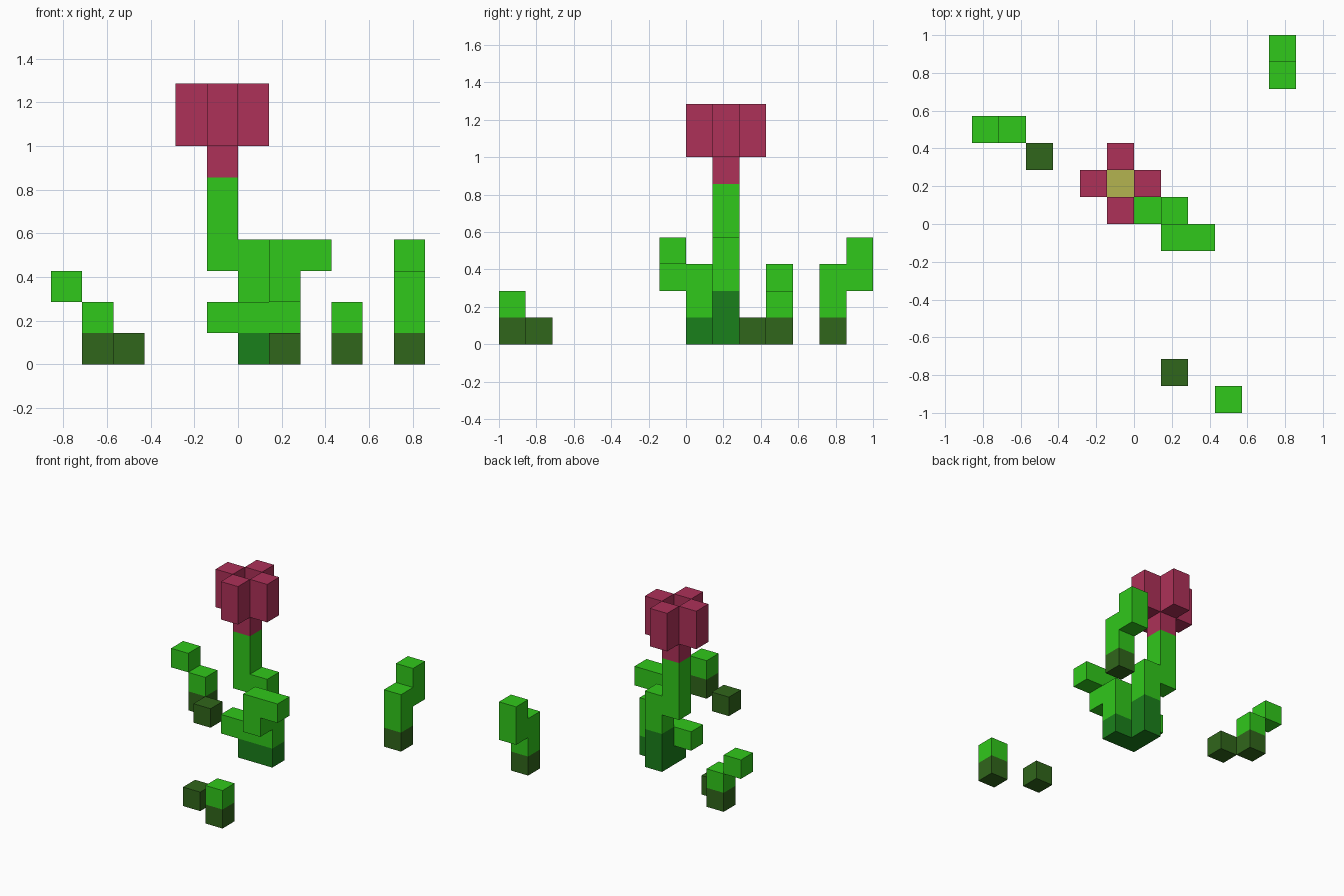
import bpy, bmesh
from mathutils import Vector

if "Cube" in bpy.data.objects:
    bpy.data.objects.remove(bpy.data.objects["Cube"])

U = 1 / 7  # edge length of one cube cell


def material(name, rgb):
    lin = [((c / 255 + 0.055) / 1.055) ** 2.4 for c in rgb]
    m = bpy.data.materials.new(name)
    m.diffuse_color = (*lin, 1)
    m.use_nodes = True
    m.node_tree.nodes["Principled BSDF"].inputs["Base Color"].default_value = m.diffuse_color
    return m


LEAF = material("leaf green", (48, 200, 27))
STEM = material("deep stem green", (26, 128, 27))
MOSS = material("dark moss green", (48, 102, 27))
PETAL = material("petal crimson", (173, 49, 88))
POLLEN = material("pollen yellow", (179, 179, 80))


def box(i, j, k, di=1, dj=1, dk=1):
    """Cells of a block starting at cell (i, j, k)."""
    return [(i + a, j + b, k + c) for a in range(di) for b in range(dj) for c in range(dk)]


parts = {
    # central flower
    "flower_base": (STEM, box(0, 0, 0, 2) + box(0, 1, 0, dk=2)),
    "flower_stem": (LEAF, box(0, 1, 2, dk=2) + box(-1, 1, 3, dk=3)),
    "low_leaf": (LEAF, box(-1, 0, 1, 3)),
    "side_leaf": (LEAF, box(1, 0, 2) + box(1, -1, 2, dk=2) + box(2, -1, 3)),
    "flower_cup": (PETAL, box(-1, 1, 6)),
    "flower_centre": (POLLEN, box(-1, 1, 7)),
    "petal_left": (PETAL, box(-2, 1, 7, dk=2)),
    "petal_right": (PETAL, box(0, 1, 7, dk=2)),
    "petal_front": (PETAL, box(-1, 0, 7, dk=2)),
    "petal_back": (PETAL, box(-1, 2, 7, dk=2)),
    # left sprout
    "left_sprout_root": (MOSS, box(-5, 3, 0)),
    "left_sprout_blade": (LEAF, box(-5, 3, 1) + box(-6, 3, 2)),
    "left_moss_tuft": (MOSS, box(-4, 2, 0)),
    # front sprout
    "front_sprout_root": (MOSS, box(3, -7, 0)),
    "front_sprout_blade": (LEAF, box(3, -7, 1)),
    "front_moss_tuft": (MOSS, box(1, -6, 0)),
    # back right sprout
    "back_sprout_root": (MOSS, box(5, 5, 0)),
    "back_sprout_blade": (LEAF, box(5, 5, 1, dk=2) + box(5, 6, 2, dk=2)),
}
filled = {c for _, cells in parts.values() for c in cells}


def build(name, mat, cells):
    """Cubes with every face between two filled cells left out."""
    bm = bmesh.new()
    for cell in cells:
        centre = Vector(cell) + Vector((0.5, 0.5, 0.5))
        for axis in range(3):
            for sign in (-1, 1):
                n = Vector((0, 0, 0))
                n[axis] = sign
                if tuple(int(a + b) for a, b in zip(cell, n)) in filled:
                    continue
                s = Vector((0, 0, 0))
                s[(axis + 1) % 3] = 0.5
                t = n.cross(s)
                mid = centre + n * 0.5
                bm.faces.new([bm.verts.new((mid + a * s + b * t) * U)
                              for a, b in ((-1, -1), (1, -1), (1, 1), (-1, 1))])
    bmesh.ops.remove_doubles(bm, verts=bm.verts, dist=1e-4)
    me = bpy.data.meshes.new(name)
    bm.to_mesh(me)
    bm.free()
    me.materials.append(mat)
    bpy.context.collection.objects.link(bpy.data.objects.new(name, me))


for part, (mat, cells) in parts.items():
    build(part, mat, cells)
